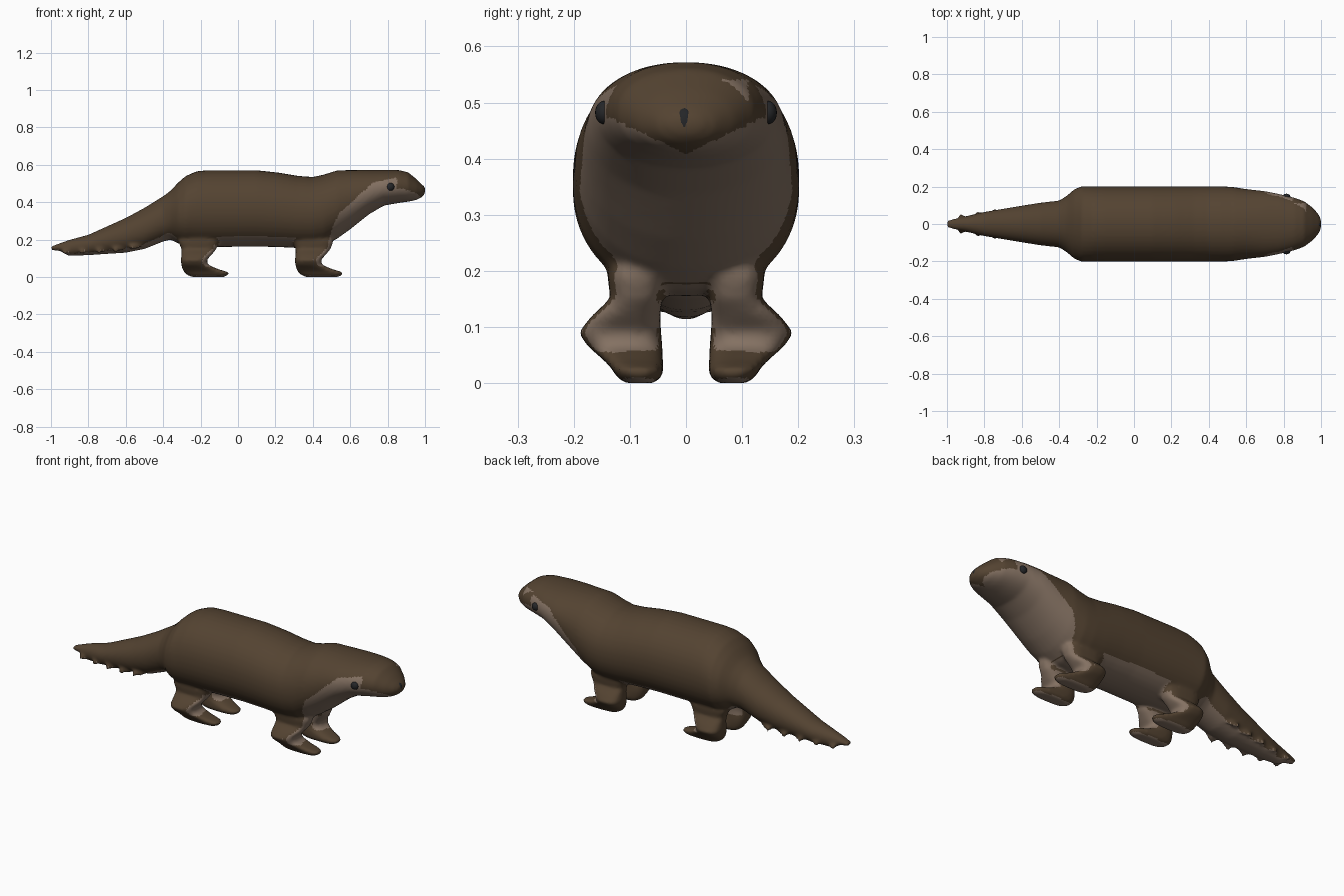
import bpy, bmesh, math
from mathutils import Vector

if "Cube" in bpy.data.objects:
    bpy.data.objects.remove(bpy.data.objects["Cube"])


def material(name, rgb):
    m = bpy.data.materials.new(name)
    m.diffuse_color = (*rgb, 1)
    m.use_nodes = True
    m.node_tree.nodes["Principled BSDF"].inputs["Base Color"].default_value = m.diffuse_color
    return m


BROWN = material("brown fur", (0.088, 0.056, 0.031))
TAN = material("pale fur", (0.23, 0.165, 0.122))
BLACK = material("black", (0.018, 0.019, 0.021))


def loft(bm, rings):
    """Skin a list of closed rings and cap both ends."""
    loops = [[bm.verts.new(p) for p in r] for r in rings]
    n = len(loops[0])
    for a, b in zip(loops, loops[1:]):
        for i in range(n):
            bm.faces.new((a[i], a[(i + 1) % n], b[(i + 1) % n], b[i]))
    bm.faces.new(loops[0][::-1])
    bm.faces.new(loops[-1])


def lerp_table(t, table):
    for (a, u), (b, v) in zip(table, table[1:]):
        if t <= b:
            return u + (v - u) * max(0, (t - a) / (b - a))
    return table[-1][1]


def spow(v, p):
    return math.copysign(abs(v) ** p, v)


# Body and tail: x, top, bottom, half width
BODY = [
    (-1.0, .163, .145, .02), (-.95, .182, .138, .03), (-.905, .198, .112, .04),
    (-.8, .226, .117, .065), (-.6, .316, .13, .098), (-.5, .37, .15, .114),
    (-.4, .432, .19, .125), (-.36, .462, .2, .15), (-.32, .505, .18, .185),
    (-.28, .54, .165, .202), (-.22, .566, .16, .202), (-.16, .571, .16, .202),
    (.1, .571, .163, .202), (.22, .558, .16, .202), (.32, .541, .155, .202),
    (.4, .535, .155, .202), (.46, .548, .165, .202), (.53, .57, .205, .198),
    (.6, .572, .255, .187), (.7, .572, .335, .176), (.78, .572, .382, .16),
    (.86, .572, .396, .14), (.91, .56, .403, .122), (.955, .523, .412, .088),
    (.985, .494, .428, .055), (1.0, .475, .447, .025)]

# Leg: height, back x, front x, inner y, outer y
LEG = [
    (0, -.245, -.075, .055, .11), (.012, -.275, -.05, .042, .125),
    (.026, -.288, -.05, .04, .132), (.042, -.297, -.105, .041, .148),
    (.065, -.303, -.16, .042, .175), (.09, -.306, -.168, .044, .192),
    (.12, -.302, -.14, .046, .168), (.15, -.302, -.115, .042, .135),
    (.19, -.32, -.1, .035, .14), (.26, -.3, -.12, .03, .13)]

bm = bmesh.new()
N = 40
rings = []
for x, top, bot, w in BODY:
    c, h = (top + bot) / 2, (top - bot) / 2
    ring = []
    for i in range(N):
        a = 2 * math.pi * i / N
        ring.append((x, w * spow(math.cos(a), .95), c + h * spow(math.sin(a), .95)))
    rings.append(ring)
loft(bm, rings)

for side in (-1, 1):
    for shift in (0, .61):
        rings = []
        for z, x0, x1, y0, y1 in LEG:
            ring = []
            for i in range(24):
                a = 2 * math.pi * i / 24
                ring.append(((x0 + x1) / 2 + shift + (x1 - x0) / 2 * spow(math.cos(a), .7),
                             side * ((y0 + y1) / 2 + (y1 - y0) / 2 * spow(math.sin(a), .7)), z))
            rings.append(ring)
        loft(bm, rings)

    # Ragged fur tufts along the lower edge of the tail
    for k in range(5):
        x = -.55 - .09 * k
        y = lerp_table(x, [(r[0], r[3]) for r in BODY]) * .75
        z = lerp_table(x, [(r[0], r[2]) for r in BODY]) + .025
        tri = [Vector((x + .035, side * y, z)), Vector((x - .035, side * y, z)),
               Vector((x - .02, side * (y + .025), z - .012))]
        loft(bm, [[p + Vector((0, 0, d)) for p in tri] for d in (-.01, .012)])

bm.normal_update()
# Make every closed shell face outward before merging
bmesh.ops.recalc_face_normals(bm, faces=bm.faces)
mesh = bpy.data.meshes.new("raw")
bm.to_mesh(mesh)
bm.free()
raw = bpy.data.objects.new("raw_body", mesh)
bpy.context.collection.objects.link(raw)

# Blend the legs into the body
rm = raw.modifiers.new("merge", 'REMESH')
rm.mode = 'VOXEL'
rm.voxel_size = .0085
sm = raw.modifiers.new("soften", 'SMOOTH')
sm.factor = .5
sm.iterations = 7
dg = bpy.context.evaluated_depsgraph_get()
skin = bpy.data.meshes.new_from_object(raw.evaluated_get(dg))
bpy.data.objects.remove(raw)
skin.name = "body"
body = bpy.data.objects.new("body", skin)
bpy.context.collection.objects.link(body)
skin.materials.clear()
for m in (BROWN, TAN):
    skin.materials.append(m)

# Upper limit of the pale throat and cheeks
THROAT = [(.48, .17), (.5, .25), (.54, .34), (.63, .42), (.72, .505), (.84, .53)]


def is_pale(c, n):
    x, y, z = c
    y = abs(y)
    if z < .145:                                     # legs and feet
        return n.z < -.8 or (n.x > .4 and .055 < z) or (n.y * c.y < 0 and y < .07 and z > .1)
    if x < .48:                                      # belly and tail underside
        return n.z < -.72 or (n.x > .5 and z < .17)
    if x < .85:                                      # throat and cheeks
        return z < lerp_table(x, THROAT)
    if .85 < x < .92 and .035 < c.y < .11 and .5 < z < .54:
        return True                                  # pale brow patch
    return z < .408 + .48 * y                        # below the muzzle


for p in skin.polygons:
    p.use_smooth = True
    p.material_index = int(is_pale(p.center, p.normal))


# Eyes and nose
def ball(name, loc, size):
    b = bmesh.new()
    bmesh.ops.create_uvsphere(b, u_segments=20, v_segments=12, radius=1)
    bmesh.ops.scale(b, vec=size, verts=b.verts)
    bmesh.ops.translate(b, vec=loc, verts=b.verts)
    for f in b.faces:
        f.smooth = True
    me = bpy.data.meshes.new(name)
    b.to_mesh(me)
    b.free()
    me.materials.append(BLACK)
    bpy.context.collection.objects.link(bpy.data.objects.new(name, me))


for side, name in ((-1, "right_eye"), (1, "left_eye")):
    ball(name, (.815, side * .146, .482), (.021, .016, .021))
ball("nose", (.983, -.003, .464), (.017, .019, .027))
